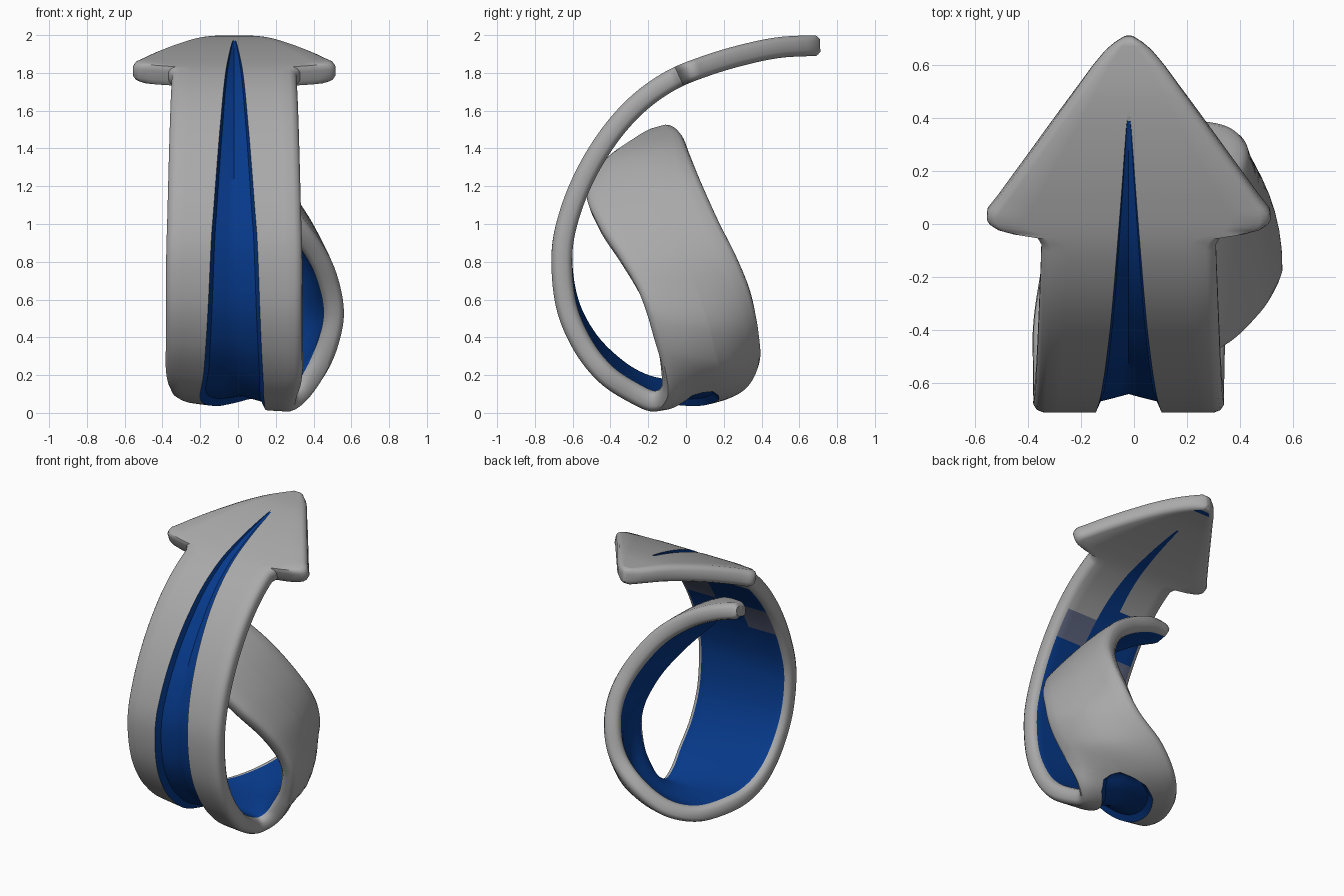
import bpy, bmesh
from mathutils import Vector

cube = bpy.data.objects.get("Cube")
if cube:
    bpy.data.objects.remove(cube, do_unlink=True)


def make_material(name, rgb):
    m = bpy.data.materials.new(name)
    m.use_nodes = True
    m.diffuse_color = (*rgb, 1)
    m.node_tree.nodes["Principled BSDF"].inputs["Base Color"].default_value = (*rgb, 1)
    return m


def ramp(table, v):
    """Piecewise linear lookup in a list of (position, value)."""
    if v <= table[0][0]:
        return table[0][1]
    for (a, fa), (b, fb) in zip(table, table[1:]):
        if v <= b:
            return fa + (fb - fa) * (v - a) / (b - a)
    return table[-1][1]


def catmull(p, i, f):
    """Smooth interpolation through a list of points."""
    g = lambda k: p[max(0, min(len(p) - 1, k))]
    a, b, c, d = g(i - 1), g(i), g(i + 1), g(i + 2)
    return 0.5 * (2 * b + (c - a) * f + (2 * a - 5 * b + 4 * c - d) * f ** 2
                  + (3 * b - a - 3 * c + d) * f ** 3)


CENTRE = -0.02
THICK = 0.055
STEPS = 12

# Side profile (y, z) of the front band, from arrow tip down to the bottom
profile = [(.71, 1.945), (.5, 1.935), (.3, 1.895), (.1, 1.835), (-.08, 1.76),
           (-.25, 1.64), (-.4, 1.475), (-.53, 1.265), (-.62, 1.04),
           (-.657, .83), (-.635, .57), (-.55, .36), (-.425, .2)]

# Twisting tail: both edges and the outward bulge between them
tail = [((-.36, -.24, .165), (.31, -.27, .1), .01),
        ((-.32, -.07, .125), (.31, -.17, .06), .01),
        ((-.22, .14, .11), (.37, -.12, .12), .03),
        ((-.08, .29, .17), (.44, -.13, .25), .075),
        ((.09, .36, .3), (.48, -.16, .38), .11),
        ((.26, .36, .45), (.505, -.2, .52), .08),
        ((.35, .33, .64), (.49, -.26, .66), .03),
        ((.37, .26, .82), (.43, -.35, .81), .02),
        ((.32, .17, 1), (.31, -.46, .98), .02),
        ((.19, .08, 1.2), (.15, -.52, 1.15), .02),
        ((.02, .02, 1.34), (0, -.43, 1.3), .02),
        ((-.17, -.02, 1.44), (-.17, -.29, 1.4), .01),
        ((-.345, -.07, 1.49), (-.33, -.19, 1.45), 0)]

# Half width of the arrow head along y, and half width of the tapered groove
head = [(-.065, .33), (-.032, .35), (-.02, .46), (-.005, .51), (.015, .535), (.05, .535),
        (.1, .495), (.6, .135), (.66, .085), (.69, .048), (.71, .015)]
groove = [(1.4, .003), (1.6, .009), (5.7, .07), (8.5, .12), (13, .17), (15, .165),
          (15.5, .13), (15.8, .06), (15.9, .002)]
ends = [(0, .6), (.15, 1), (24.8, 1), (25, .6)]

edge_a, edge_b, bulges = [], [], []
for i, (y, z) in enumerate(profile):
    half = .33 + .03 * min(1, max(0, (i - 4) / 5))
    twist = .018 * max(0, i - 9)
    edge_a.append(Vector((CENTRE - half, y + twist * .7, z + twist)))
    edge_b.append(Vector((CENTRE + half, y, z)))
    bulges.append(0)
for a, b, bulge in tail:
    edge_a.append(Vector(a))
    edge_b.append(Vector(b))
    bulges.append(bulge)

# Sample the stations
rows = []
for i in range(len(edge_a) - 1):
    for k in range(STEPS):
        f = k / STEPS
        rows.append((i + f, catmull(edge_a, i, f), catmull(edge_b, i, f), catmull(bulges, i, f)))
rows.append((len(edge_a) - 1, edge_a[-1], edge_b[-1], 0))
mids = [(a + b) / 2 for _, a, b, _ in rows]


def section(h, w):
    """Closed cross-section: (offset across, offset outwards) with rounded rims."""
    r = min(.038, h * .5)
    w = min(w, h * .6)
    dip = min(.07, max(0, w - .004))
    flat = h - r
    xs = [h, h - r * .35] + [flat + (w - flat) * k / 4 for k in range(5)]
    xs += [w * .85, w * .3]
    top = [.025, .045] + [THICK] * 5 + [THICK - dip * .6, THICK - dip * .85]
    low = [.025, .045] + [THICK] * 7
    outer = [(-x, o) for x, o in zip(xs, top)] + [(0, THICK - dip)]
    outer += [(x, o) for x, o in reversed(list(zip(xs, top)))]
    inner = [(x, -o) for x, o in zip(xs, low)] + [(0, -THICK)]
    inner += [(-x, -o) for x, o in reversed(list(zip(xs, low)))]
    return outer + inner


# Loft the cross-section along the stations
bm = bmesh.new()
loops = []
for j, (u, a, b, bulge) in enumerate(rows):
    chord = (b - a).normalized()
    tangent = mids[min(j + 1, len(rows) - 1)] - mids[max(j - 1, 0)]
    normal = tangent.cross(chord).normalized()
    h = (b - a).length / 2
    if u < 6 and mids[j].y > -.065:
        h = ramp(head, mids[j].y)
    loop = []
    for p, o in section(h, ramp(groove, u)):
        t = p / h
        local = (normal + chord * (2 * bulge * t / h)).normalized()
        surface = mids[j] + chord * p + normal * bulge * (1 - t * t)
        loop.append(bm.verts.new(surface + local * o * ramp(ends, u)))
    loops.append(loop)

# Skin it: blue groove and lining, a slate transition, grey elsewhere
GREY, BLUE, SLATE = range(3)


def lining_colour(u, left):
    """Colour of the inside; the transition sits lower on the right half."""
    if .2 < u < .4:
        return BLUE
    blue_from, slate = (5.6, (5.6, 6.5)) if left else (5.1, (6.5, 7.4))
    if slate[0] <= u < slate[1]:
        return SLATE
    return BLUE if u >= blue_from else GREY


n = len(loops[0])
side = n // 2
for j in range(len(loops) - 1):
    u = rows[j][0]
    has_groove = ramp(groove, u) > .005
    for k in range(n):
        m = (k + 1) % n
        face = bm.faces.new((loops[j][k], loops[j][m], loops[j + 1][m], loops[j + 1][k]))
        col = k % side
        if has_groove and 6 <= col <= 11:
            face.material_index = BLUE
        elif k >= side and 1 < col < side - 3:
            face.material_index = lining_colour(u, col < 9)
        else:
            face.material_index = GREY
bm.faces.new(loops[0])
bm.faces.new(loops[-1])
bmesh.ops.recalc_face_normals(bm, faces=bm.faces[:])

mesh = bpy.data.meshes.new("curled_arrow_band")
bm.to_mesh(mesh)
bm.free()
mesh.materials.append(make_material("grey", (.4, .4, .4)))
mesh.materials.append(make_material("deep_blue", (.002, .042, .26)))
mesh.materials.append(make_material("slate_blue", (.12, .14, .23)))
band = bpy.data.objects.new("curled_arrow_band", mesh)
bpy.context.collection.objects.link(band)

bpy.ops.object.select_all(action='DESELECT')
band.select_set(True)
bpy.context.view_layer.objects.active = band
bpy.ops.object.shade_smooth_by_angle(angle=.7)
